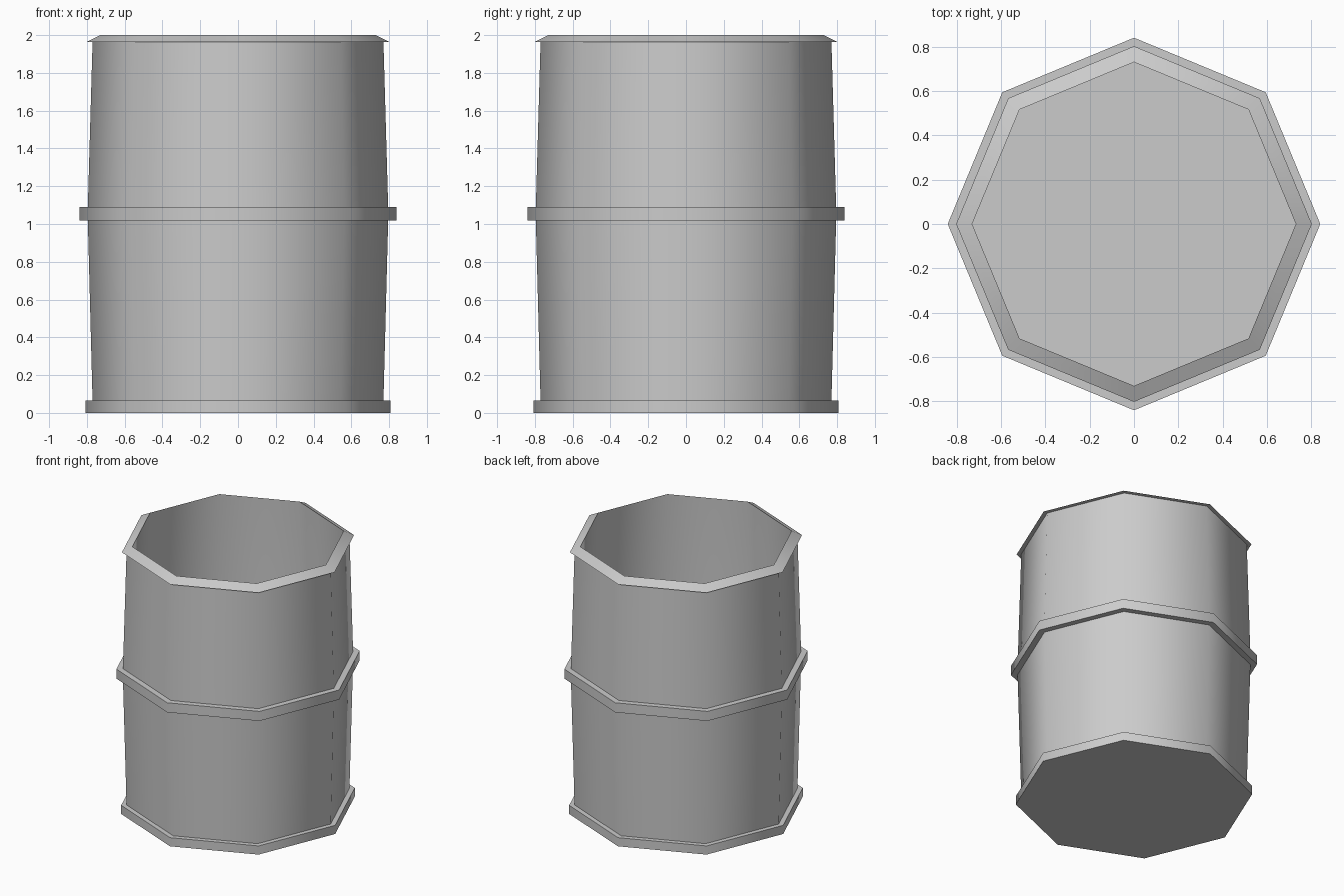
import bpy, bmesh, math

if "Cube" in bpy.data.objects:
    bpy.data.objects.remove(bpy.data.objects["Cube"])

SIDES = 8


def lathe(name, profile):
    """Spin an (r, z) profile into an eight-sided shell; r = 0 makes a pole."""
    bm = bmesh.new()
    rings = []
    for r, z in profile:
        if r == 0:
            rings.append([bm.verts.new((0, 0, z))] * SIDES)
        else:
            rings.append([bm.verts.new((r * math.cos(math.tau * i / SIDES),
                                        r * math.sin(math.tau * i / SIDES), z))
                          for i in range(SIDES)])
    for a, b in zip(rings, rings[1:]):
        for i in range(SIDES):
            j = (i + 1) % SIDES
            quad = list(dict.fromkeys((a[i], a[j], b[j], b[i])))
            bm.faces.new(quad)
    bmesh.ops.recalc_face_normals(bm, faces=bm.faces)
    mesh = bpy.data.meshes.new(name)
    bm.to_mesh(mesh)
    bm.free()
    obj = bpy.data.objects.new(name, mesh)
    bpy.context.collection.objects.link(obj)
    bpy.ops.object.select_all(action='DESELECT')
    obj.select_set(True)
    bpy.context.view_layer.objects.active = obj
    bpy.ops.object.shade_smooth_by_angle(angle=math.radians(50))
    return obj


# Open barrel: base hoop, bulging wall, middle hoop, sloped rim, hollow inside
lathe("barrel", [
    (0, 0), (0.807, 0), (0.807, 0.065), (0.77, 0.065),
    (0.795, 1.018), (0.84, 1.018), (0.84, 1.09), (0.795, 1.09),
    (0.77, 1.963), (0.802, 1.963), (0.73, 2.0),
    (0.755, 1.05), (0.735, 0.05), (0, 0.05),
])
